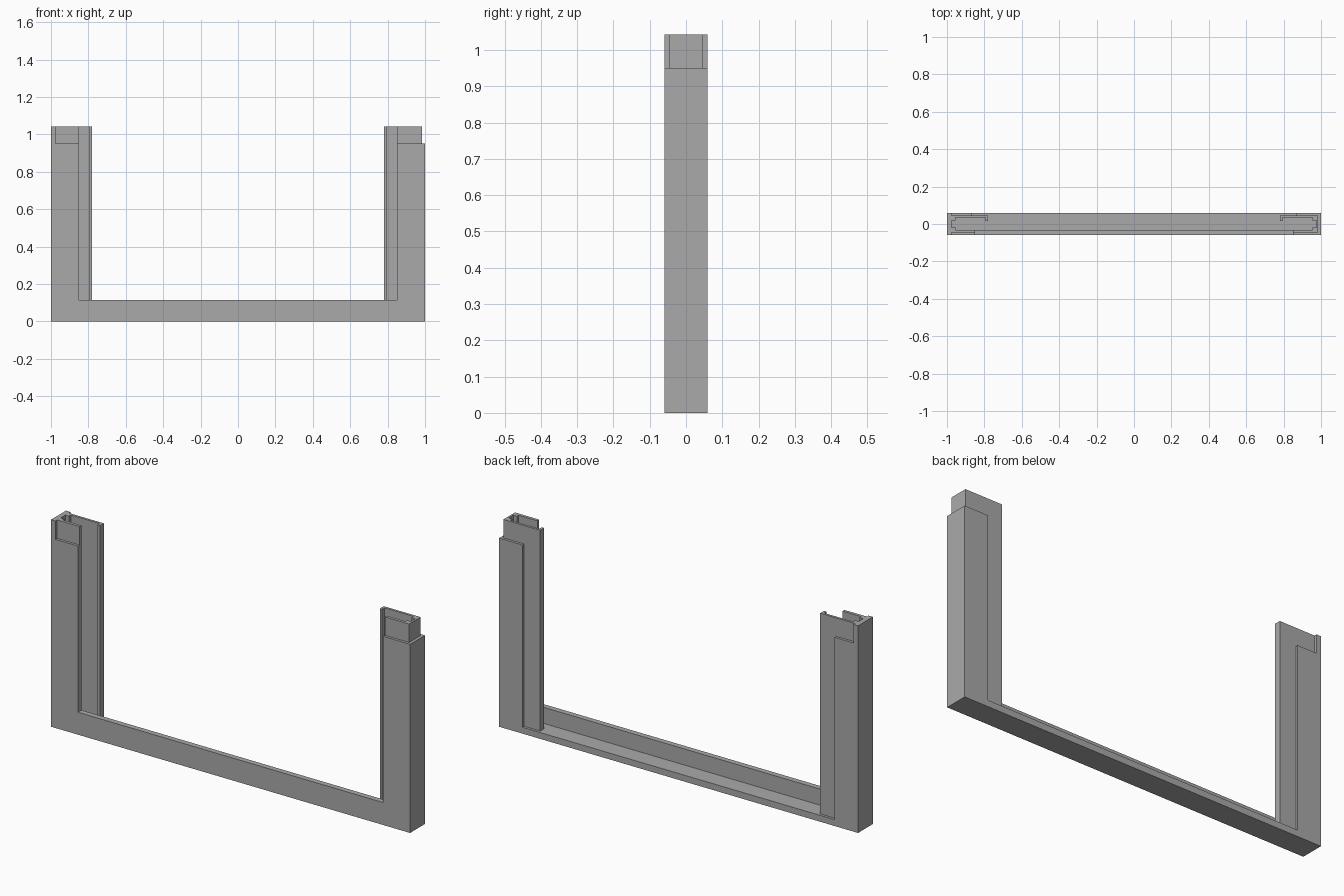
import bpy
import bmesh

cube = bpy.data.objects.get("Cube")
if cube:
    bpy.data.objects.remove(cube, do_unlink=True)

# Single plain grey
grey = bpy.data.materials.new("plain_grey")
grey.use_nodes = True
colour = (0.4, 0.4, 0.4, 1)
grey.diffuse_color = colour
grey.node_tree.nodes["Principled BSDF"].inputs["Base Color"].default_value = colour

# Main dimensions
HALF, DEPTH, CORE = 1.0, 0.059, 0.046
SILL, RAIL, STEP, TOP = 0.032, 0.113, 0.95, 1.043
FRONT_EDGE, BACK_EDGE, FLANGE = 0.85, 0.87, 0.78
FRONT_INNER = -0.031


def prism(name, outline, z0, z1, side=1):
    """Extrude a horizontal outline from z0 to z1; side mirrors it in x."""
    bm = bmesh.new()
    face = bm.faces.new([bm.verts.new((x * side, y, z0)) for x, y in outline])
    grown = bmesh.ops.extrude_face_region(bm, geom=[face])["geom"]
    for v in grown:
        if isinstance(v, bmesh.types.BMVert):
            v.co.z = z1
    bmesh.ops.recalc_face_normals(bm, faces=bm.faces)
    mesh = bpy.data.meshes.new(name)
    bm.to_mesh(mesh)
    bm.free()
    mesh.materials.append(grey)
    obj = bpy.data.objects.new(name, mesh)
    bpy.context.scene.collection.objects.link(obj)
    return obj


def box(x, y0, y1):
    return [(-x, y0), (x, y0), (x, y1), (-x, y1)]


# Inside of the channel: hooked back flange, grooved outer wall, front flange
channel = [(FLANGE, CORE), (FLANGE, 0.015), (0.793, 0.015), (0.793, 0.034),
           (0.955, 0.034), (0.955, 0.018), (0.975, 0.018), (0.975, -0.018),
           (0.955, -0.018), (0.955, FRONT_INNER), (FRONT_EDGE, FRONT_INNER)]

# Outside of the channel: full body, tongue end and socket end
body = [(FRONT_EDGE, -DEPTH), (HALF, -DEPTH), (HALF, DEPTH),
        (BACK_EDGE, DEPTH), (BACK_EDGE, CORE)]
tongue = [(FRONT_EDGE, -CORE), (0.985, -CORE), (0.985, CORE)]
socket = [(FRONT_EDGE, -CORE), (0.975, -CORE), (0.975, -DEPTH), (HALF, -DEPTH),
          (HALF, DEPTH), (0.975, DEPTH), (0.975, CORE)]

# Upright channels with their joint ends
for label, side, end in (("left", 1, tongue), ("right", -1, socket)):
    prism(label + "_upright", body + channel, SILL, STEP, side)
    prism(label + "_joint_end", end + channel, STEP, TOP, side)

# Bottom rail: flat sill and the front wall between the uprights
prism("bottom_sill", box(HALF, -DEPTH, DEPTH), 0, SILL)
prism("bottom_front_wall", box(FRONT_EDGE, -DEPTH, FRONT_INNER), SILL, RAIL)
